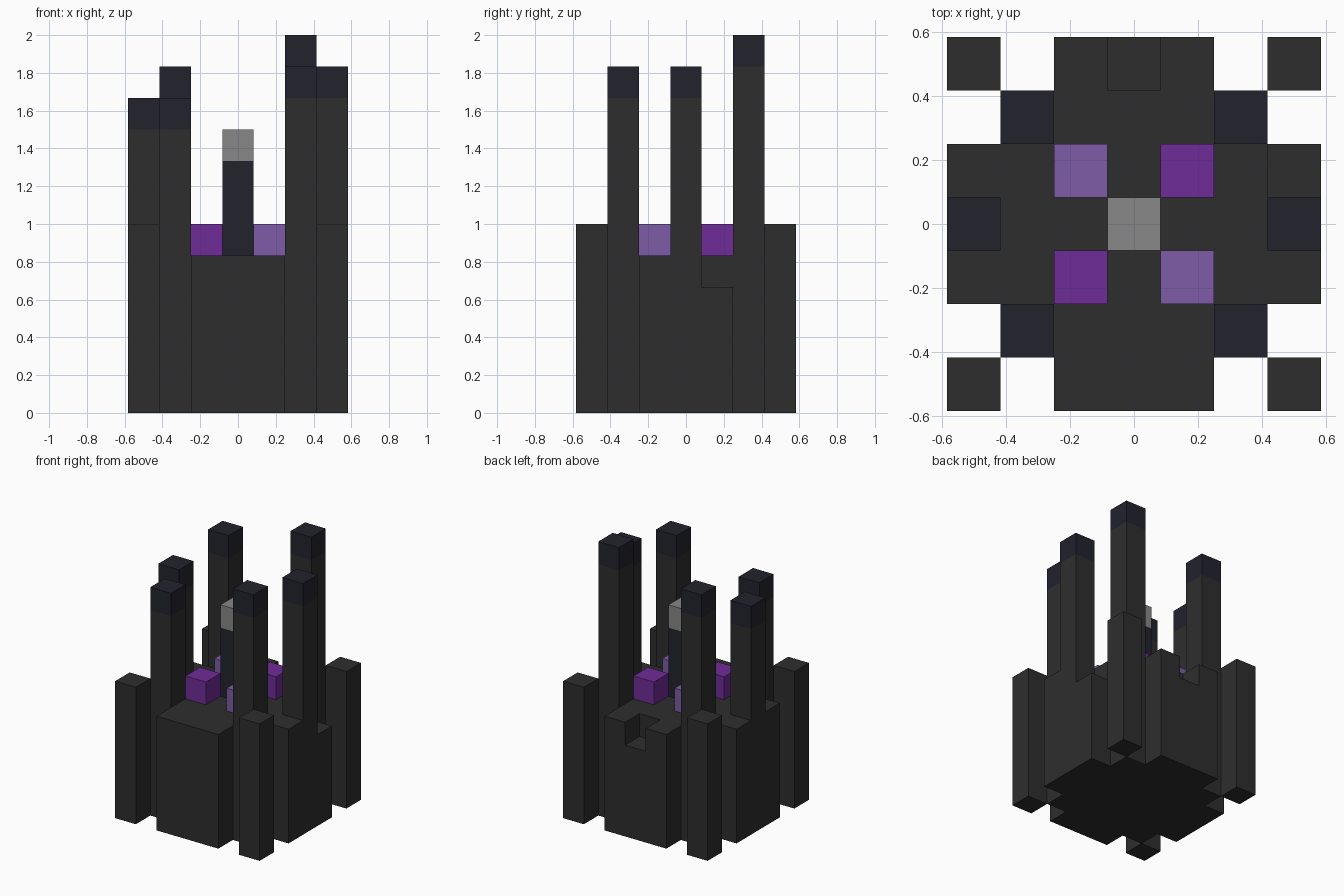
import bpy
import bmesh

U = 1 / 6  # one block

if "Cube" in bpy.data.objects:
    bpy.data.objects.remove(bpy.data.objects["Cube"], do_unlink=True)


def material(name, rgb):
    m = bpy.data.materials.new(name)
    m.use_nodes = True
    m.diffuse_color = (*rgb, 1)
    m.node_tree.nodes["Principled BSDF"].inputs["Base Color"].default_value = (*rgb, 1)
    return m


STONE = material("dark stone", (0.027, 0.027, 0.027))
NAVY = material("dark navy", (0.016, 0.016, 0.027))
GREY = material("mid grey", (0.242, 0.242, 0.242))
PURPLE = material("deep purple", (0.162, 0.025, 0.314))
LILAC = material("light purple", (0.205, 0.107, 0.39))


def block(name, mat, x, y, bottom, top, wide=1, deep=1):
    """Box centred on block cell (x, y), measured in blocks."""
    bm = bmesh.new()
    bmesh.ops.create_cube(bm, size=U)
    bmesh.ops.scale(bm, vec=(wide, deep, top - bottom), verts=bm.verts)
    bmesh.ops.translate(bm, vec=(x * U, y * U, (bottom + top) * U / 2), verts=bm.verts)
    mesh = bpy.data.meshes.new(name)
    bm.to_mesh(mesh)
    bm.free()
    mesh.materials.append(mat)
    obj = bpy.data.objects.new(name, mesh)
    bpy.context.collection.objects.link(obj)
    return obj


# Solid core and the four projecting walls
block("core", STONE, 0, 0, 0, 5, 5, 5)
block("front_wall", STONE, 0, -3, 0, 5, 3, 1)
block("right_wall", STONE, -3, 0, 0, 5, 1, 3)

# Back and left walls each have one missing top block
block("back_wall", STONE, 0, 3, 0, 4, 3, 1)
for x in (-1, 1):
    block("back_wall_top", STONE, x, 3, 4, 5)
block("left_wall", STONE, 3, 0, 0, 4, 1, 3)
block("left_wall_top", STONE, 3, -0.5, 4, 5, 1, 2)

# Free-standing corner posts
for x in (-3, 3):
    for y in (-3, 3):
        block("corner_post", STONE, x, y, 0, 6)

# Towers of differing heights with navy caps
towers = {(-2, -2): 10, (2, -2): 11, (-2, 2): 11, (2, 2): 12, (-3, 0): 10, (3, 0): 11}
for (x, y), top in towers.items():
    block("tower_shaft", STONE, x, y, 5, top - 1)
    block("tower_cap", NAVY, x, y, top - 1, top)

# Centre post and tip
block("centre_post", NAVY, 0, 0, 5, 8)
block("centre_tip", GREY, 0, 0, 8, 9)

# Purple blocks around the post
for x in (-1, 1):
    for y in (-1, 1):
        block("purple_block", PURPLE if x == y else LILAC, x, y, 5, 6)
